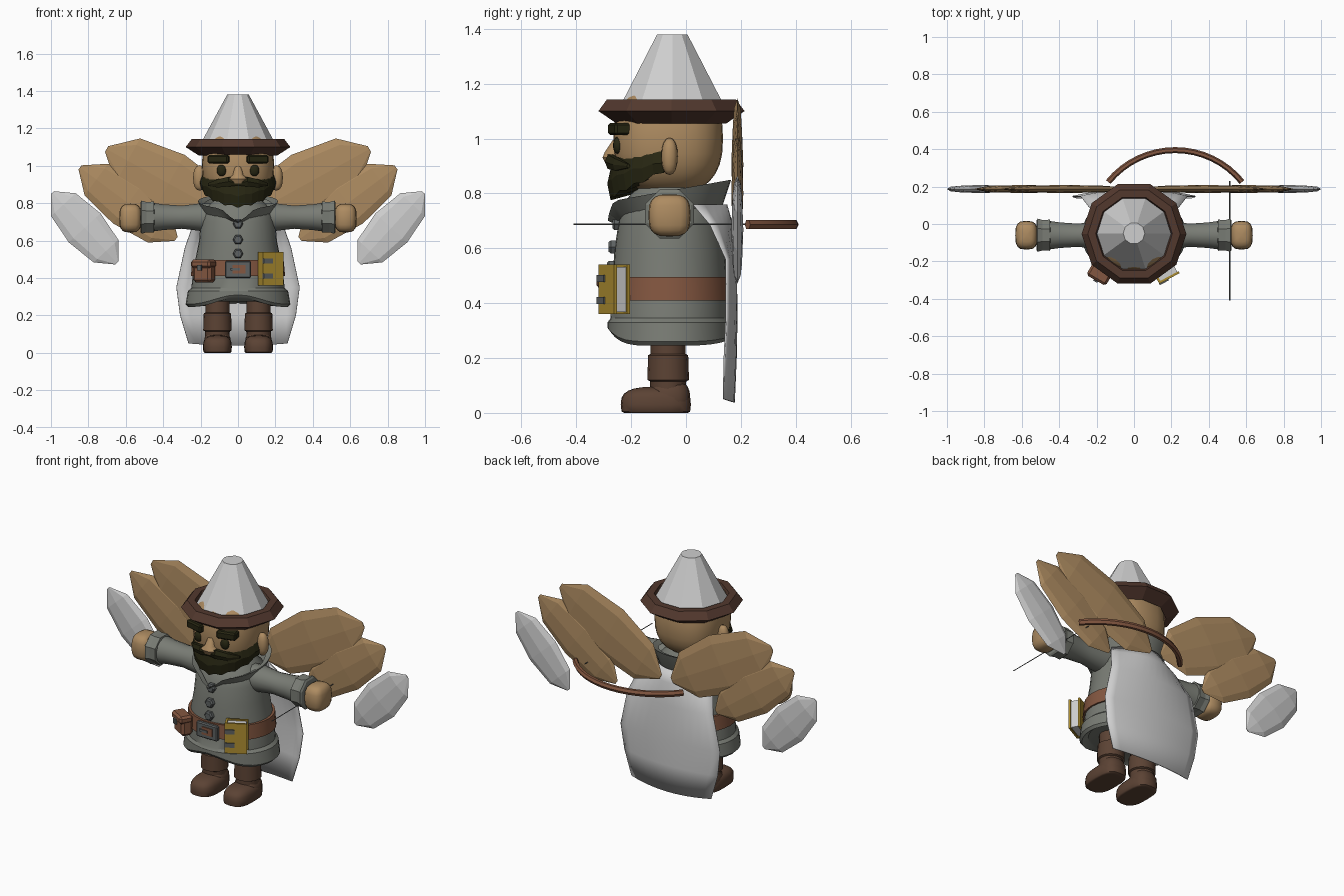
import bpy, bmesh, math
from math import sin, cos, pi, radians
from mathutils import Vector, Matrix

if "Cube" in bpy.data.objects:
    bpy.data.objects.remove(bpy.data.objects["Cube"])

COLORS = {
    "coat_grey": (0.19, 0.20, 0.175), "tan": (0.42, 0.26, 0.12), "boot_brown": (0.105, 0.055, 0.034),
    "hat_brown": (0.085, 0.04, 0.027), "belt_leather": (0.23, 0.095, 0.052), "light_grey": (0.62, 0.62, 0.62),
    "dark_hair": (0.020, 0.019, 0.006), "gold": (0.42, 0.27, 0.03), "dark_metal": (0.11, 0.12, 0.12),
}
MATS = {}
for key, c in COLORS.items():
    MATS[key] = bpy.data.materials.new(key)
    MATS[key].diffuse_color = (*c, 1)


def finish(name, bm, mat, smooth=None):
    bmesh.ops.recalc_face_normals(bm, faces=bm.faces)
    me = bpy.data.meshes.new(name)
    bm.to_mesh(me)
    bm.free()
    me.materials.append(MATS[mat])
    ob = bpy.data.objects.new(name, me)
    bpy.context.collection.objects.link(ob)
    if smooth:
        bpy.ops.object.select_all(action='DESELECT')
        ob.select_set(True)
        bpy.context.view_layer.objects.active = ob
        bpy.ops.object.shade_smooth_by_angle(angle=radians(smooth))
    return ob


def loft(name, rings, mat, smooth=None, closed=True, caps=True, loop=False):
    """Skin a list of point rings; loop joins the last ring to the first."""
    bm = bmesh.new()
    vs = [[bm.verts.new(p) for p in r] for r in rings]
    n = len(vs[0])
    pairs = list(zip(vs, vs[1:])) + ([(vs[-1], vs[0])] if loop else [])
    for a, b in pairs:
        for i in range(n if closed else n - 1):
            j = (i + 1) % n
            bm.faces.new((a[i], a[j], b[j], b[i]))
    if caps and closed and not loop:
        bm.faces.new(vs[0])
        bm.faces.new(vs[-1])
    return finish(name, bm, mat, smooth)


def ring_z(cx, cy, z, rx, ry, n=24):
    return [Vector((cx + rx * cos(2 * pi * i / n), cy + ry * sin(2 * pi * i / n), z)) for i in range(n)]


def ring_x(x, cy, cz, r, n=12):
    return [Vector((x, cy + r * cos(2 * pi * (i + .5) / n), cz + r * sin(2 * pi * (i + .5) / n))) for i in range(n)]


def blob(name, c, r, mat, e=1.0, seg=20, smooth=50, floor=None):
    """Rounded-box ellipsoid; a lower e is boxier."""
    bm = bmesh.new()
    bmesh.ops.create_uvsphere(bm, u_segments=seg, v_segments=seg // 2 + 2, radius=1)
    for v in bm.verts:
        p = [math.copysign(abs(k) ** e, k) for k in v.co]
        v.co = [c[i] + r[i] * p[i] for i in range(3)]
        if floor is not None:
            v.co.z = max(v.co.z, floor)
    return finish(name, bm, mat, smooth)


def box(name, c, size, mat, turn=0, pivot=None, bevel=0.0):
    """Box placed in a frame turned about z at the pivot."""
    bm = bmesh.new()
    bmesh.ops.create_cube(bm, size=1)
    bmesh.ops.scale(bm, vec=size, verts=bm.verts)
    if bevel:
        bmesh.ops.bevel(bm, geom=bm.edges[:], offset=bevel, segments=1, affect='EDGES')
    m = Matrix.Translation(pivot or (0, 0, 0)) @ Matrix.Rotation(radians(turn), 4, 'Z') @ Matrix.Translation(c)
    bmesh.ops.transform(bm, matrix=m, verts=bm.verts)
    return finish(name, bm, mat)


CY = -0.06

# Coat with flared hem, raised slightly at the front
coat = []
for z, rx, ry in [(.275, .23, .18), (.245, .265, .215), (.26, .28, .226), (.33, .268, .226), (.345, .25, .215),
                  (.45, .238, .212), (.6, .208, .2), (.7, .2, .185), (.77, .18, .165), (.83, .11, .11)]:
    r = ring_z(0, CY, z, rx, ry, 32)
    for p in r:
        if z < .27:
            p.z += .05 * max(0, -(p.y - CY) / ry) ** 6 + .02 * max(0, (p.y - CY) / ry) ** 4
    coat.append(r)
loft("coat", coat, "coat_grey", 35)

# Collar, high at the back and notched at the front
collar = [[], [], [], []]
for i in range(32):
    a = 2 * pi * i / 32
    s, front = sin(a), max(0, -sin(a)) ** 24
    top = .81 + .04 * s - .07 * front
    for k, (r, z) in enumerate([(.165, .70), (.185, .73 - .04 * front), (.225, top), (.19, top - .015)]):
        collar[k].append((r * .95 * cos(a), CY + r * s, z))
loft("collar", collar, "coat_grey", 35, caps=False)

# Coat buttons
for i, (z, y) in enumerate([(.69, -.25), (.605, -.264), (.53, -.27)]):
    r = [[(q * cos(pi * k / 3), y + d, z + q * sin(pi * k / 3)) for k in range(6)]
         for q, d in ((.028, .03), (.028, -.01), (.02, -.018))]
    loft(f"button_{i}", r, "dark_metal")

# Belt and buckle
loft("belt", [ring_z(0, CY, z, rx, ry, 32) for z, rx, ry in
              [(.41, .23, .20), (.41, .252, .225), (.495, .244, .221), (.495, .22, .19)]], "belt_leather", 35)
box("buckle", (0, -.287, .445), (.14, .025, .09), "dark_metal", bevel=.006)
box("buckle_center", (.005, -.301, .447), (.07, .008, .045), "belt_leather")
box("buckle_pin", (-.015, -.306, .447), (.05, .008, .014), "dark_metal")

# Pouch on the belt
pv = (-.18, -.26, 0)
box("pouch", (0, 0, .425), (.11, .07, .10), "belt_leather", -30, pv, .015)
box("pouch_flap", (0, -.008, .475), (.12, .08, .045), "belt_leather", -30, pv, .012)
box("pouch_clasp", (0, -.05, .455), (.025, .012, .03), "dark_metal", -30, pv)

# Book hanging on the belt
bv = (.175, -.262, 0)
box("book_pages", (0, 0, .45), (.105, .045, .165), "light_grey", 28, bv)
for y in (-.027, .027):
    box("book_cover", (0, y, .45), (.12, .012, .18), "gold", 28, bv)
box("book_spine", (-.056, 0, .45), (.012, .06, .18), "gold", 28, bv)
for z in (.41, .49):
    box("book_strap", (-.035, -.033, z), (.055, .014, .026), "dark_metal", 28, bv)

# Head, ears, face
blob("head", (0, -.065, 1.0), (.193, .2, .205), "tan", .8, 28)
loft("nose", [ring_z(0, y, z, rx, ry, 10) for z, y, rx, ry in
              [(.995, -.255, .018, .012), (.95, -.268, .028, .03), (.93, -.268, .055, .038), (.905, -.262, .045, .03)]],
     "tan", 40)
for s in (1, -1):
    blob("ear", (s * .205, -.06, .935), (.035, .03, .068), "tan", .9, 12)
    blob("eye", (s * .087, -.248, .975), (.026, .018, .031), "dark_hair", .9, 12)
    box("eyebrow", (0, 0, 0), (.115, .07, .045), "dark_hair", s * 14, (s * .10, -.238, 1.035), .008)
    # Moustache half
    loft("moustache", [[(s * x, y + q * .7 * cos(k * pi / 3), z + q * sin(k * pi / 3)) for k in range(6)]
                       for x, y, z, q in [(0, -.275, .912, .02), (.05, -.275, .915, .03), (.11, -.25, .905, .025),
                                          (.16, -.21, .90, .008)]], "dark_hair")

# Beard wrapped around the jaw
beard = []
for i in range(-8, 9):
    t = i / 8
    a = radians(86 * t)
    low = .775 + .10 * abs(t) ** 1.5 + (.012 if i % 2 else 0)
    top = .91 + .045 * min(1, abs(t) * 1.6)
    beard.append([(r * .93 * sin(a), -.065 - r * cos(a), z) for r, z in
                  [(.15, top), (.205, top), (.222, (top * .45 + low * .55)), (.21, low), (.10, low + .03)]])
loft("beard", beard, "dark_hair")

# Hat: faceted cone, brim ring
loft("hat_cone", [ring_z(0, -.05, z, r, r, 10) for z, r in ((1.09, .215), (1.38, .058))], "light_grey")
brim = [ring_z(0, -.053, z, r, r, 10) for z, r in ((1.055, .21), (1.10, .28), (1.143, .247), (1.143, .205), (1.10, .19))]
loft("hat_brim", brim, "hat_brown", loop=True)

for s in (1, -1):
    # Arm
    loft("sleeve", [ring_x(s * x, CY, .725, r, 16) for x, r in
                    [(.12, .075), (.2, .075), (.3, .063), (.40, .07), (.455, .078)]], "coat_grey", 40)
    loft("cuff", [ring_x(s * x, CY, .725, r, 8) for x, r in
                  [(.445, .07), (.45, .09), (.49, .088), (.515, .096), (.522, .085), (.522, .05)]], "coat_grey")
    blob("hand", (s * .575, CY, .72), (.06, .077, .077), "tan", .65, 16)
    # Leg and boot
    loft("boot_shaft", [ring_z(s * .11, -.065, z, r, r, 16) for z, r in
                        [(.05, .064), (.115, .066), (.12, .076), (.21, .073), (.215, .064), (.3, .064)]],
         "boot_brown", 40)
    blob("boot_foot", (s * .11, -.11, .03), (.077, .128, .065), "boot_brown", .7, 20, 50, 0)
    blob("boot_heel", (s * .11, -.06, .05), (.072, .076, .075), "boot_brown", .8, 16, 50, 0)

    # Wing: three flattened faceted feathers
    for name, (x, z), ang, L, W, mat in [("feather_upper", (.37, .905), 29, .38, .175, "tan"),
                                         ("feather_middle", (.588, .80), 36.7, .32, .135, "tan"),
                                         ("feather_outer", (.82, .668), 47.5, .255, .115, "light_grey")]:
        rings = []
        for t, w in [(-1, .1), (-.66, .78), (0, 1), (.66, .78), (1, .1)]:
            r = []
            for k in range(8):
                u, v = W * w * cos(k * pi / 4), .022 * w * sin(k * pi / 4)
                ca, sa = cos(radians(ang)), sin(radians(ang))
                r.append((s * (x + t * L * ca - u * sa), .187 + v, z + t * L * sa + u * ca))
            rings.append(r)
        loft(name, rings, mat)

# Cape hanging down the back
rows = []
for z, w, ye, yc in [(.76, .19, .03, .15), (.69, .24, .09, .17), (.56, .285, .15, .185), (.35, .33, .15, .188),
                     (.2, .31, .143, .185), (.05, .265, .14, .178)]:
    rows.append([(w * u / 6, yc - (yc - ye) * (u / 6) ** 2, z - (.012 if z < .1 else 0) * (1 - (u / 6) ** 2))
                 for u in range(-6, 7)])
cape = loft("cape", rows, "light_grey", 40, closed=False)
cape.modifiers.new("thickness", 'SOLIDIFY').thickness = .006

# Bow floating behind the back, arrow in the hand
R, half = .46, 51
bow = []
for i in range(17):
    a = radians(-half + 2 * half * i / 16)
    bow.append([(.22 + (R + q * cos(k * pi / 3)) * sin(a), -.065 + (R + q * cos(k * pi / 3)) * cos(a),
                 .687 + 1.15 * q * sin(k * pi / 3)) for k in range(6) for q in (.016,)])
loft("bow", bow, "belt_leather", 40)
loft("arrow", [[(.512 + .003 * cos(k * pi / 2), y, .687 + .003 * sin(k * pi / 2)) for k in range(4)]
               for y in (-.41, .23)], "dark_metal")

for m in bpy.data.materials:
    if m.users and not m.is_grease_pencil:
        m.use_nodes = True
        m.node_tree.nodes["Principled BSDF"].inputs["Base Color"].default_value = m.diffuse_color
